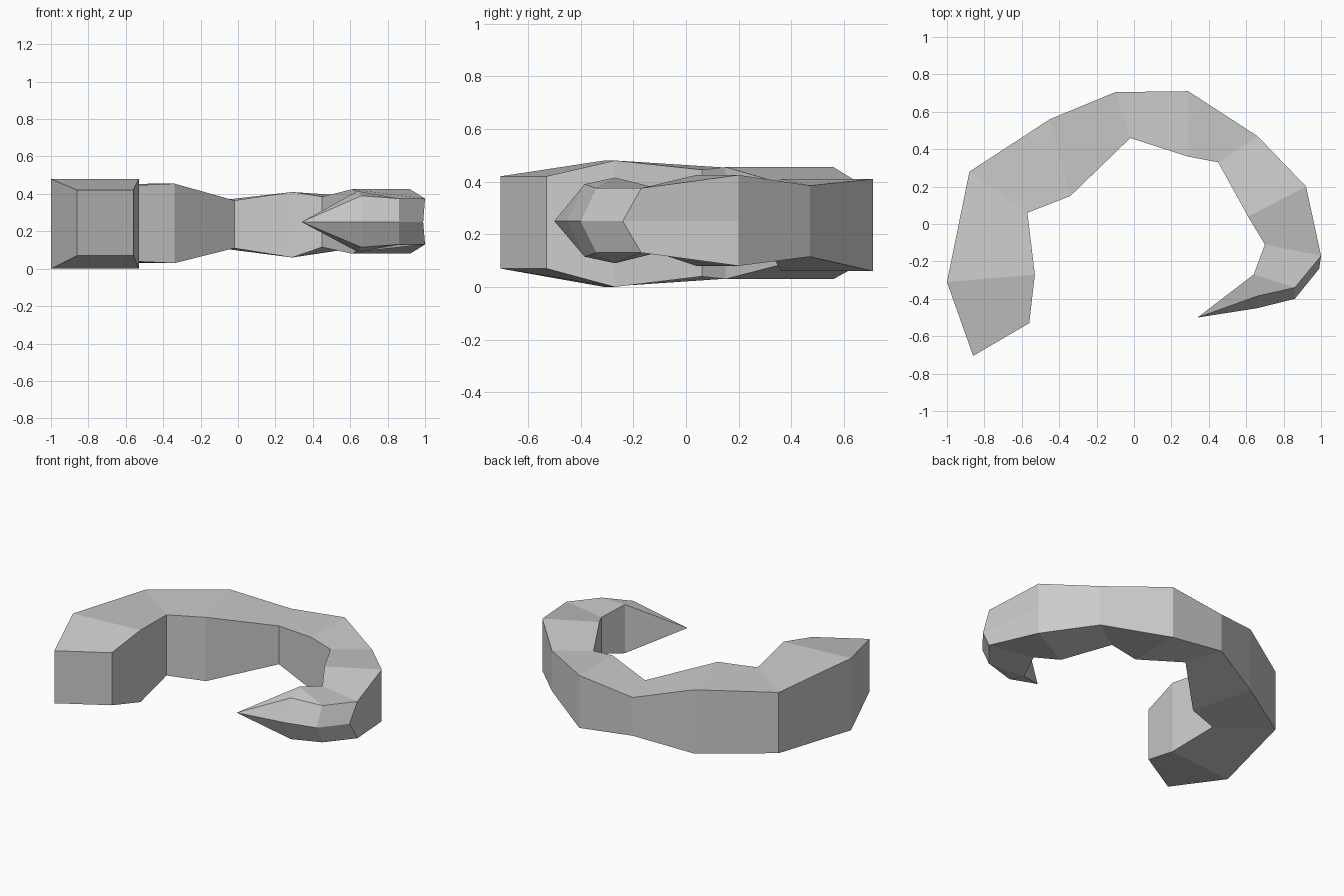
import bpy
import bmesh

cube = bpy.data.objects.get("Cube")
if cube:
    bpy.data.objects.remove(cube, do_unlink=True)

# One plain grey for the whole tail
grey = bpy.data.materials.new("plain_grey")
grey.use_nodes = True
colour = (0.6, 0.6, 0.6, 1.0)
grey.diffuse_color = colour
grey.node_tree.nodes["Principled BSDF"].inputs["Base Color"].default_value = colour

MID = 0.25


def ring(outer, inner, low, high, ridge=None, inner_z=None):
    """Cross-section: outer edge with a middle ridge point, then inner edge."""
    ridge = ridge or outer
    in_low, in_high = inner_z or (low, high)
    return [(*outer, high), (*ridge, MID), (*outer, low),
            (*inner, in_low), (*inner, in_high)]


tip = (0.34, -0.50)
hook = (0.64, -0.27)
hook_z = (0.09, 0.415)

# Sections from the broad end, round the curl, to the pointed tip
rings = [
    ring((-0.86, -0.705), (-0.56, -0.53), 0.07, 0.42),
    ring((-1.0, -0.31), (-0.53, -0.27), 0.0, 0.48),
    ring((-0.88, 0.28), (-0.57, 0.06), 0.04, 0.445),
    ring((-0.45, 0.56), (-0.34, 0.15), 0.03, 0.455),
    ring((-0.10, 0.705), (-0.02, 0.46), 0.11, 0.365),
    ring((0.29, 0.71), (0.29, 0.36), 0.06, 0.41),
    ring((0.66, 0.47), (0.45, 0.33), 0.115, 0.385),
    ring((0.92, 0.20), (0.61, 0.04), 0.08, 0.425),
    ring((1.0, -0.17), (0.70, -0.11), 0.13, 0.375, ridge=(0.99, -0.24)),
    ring((0.86, -0.34), hook, 0.13, 0.375, (0.86, -0.40), hook_z),
    ring((0.66, -0.385), hook, 0.115, 0.39, (0.66, -0.45), hook_z),
    ring(tip, tip, MID, MID),
]

# Skin the sections, close the broad end and merge the pinched points
bm = bmesh.new()
loops = [[bm.verts.new(p) for p in section] for section in rings]
for a, b in zip(loops, loops[1:]):
    for i in range(len(a)):
        j = (i + 1) % len(a)
        bm.faces.new((a[i], a[j], b[j], b[i]))
bm.faces.new(loops[0])
bmesh.ops.remove_doubles(bm, verts=bm.verts[:], dist=0.001)
bmesh.ops.recalc_face_normals(bm, faces=bm.faces[:])

mesh = bpy.data.meshes.new("curled_tail")
bm.to_mesh(mesh)
bm.free()
mesh.materials.append(grey)
tail = bpy.data.objects.new("curled_tail", mesh)
bpy.context.collection.objects.link(tail)
